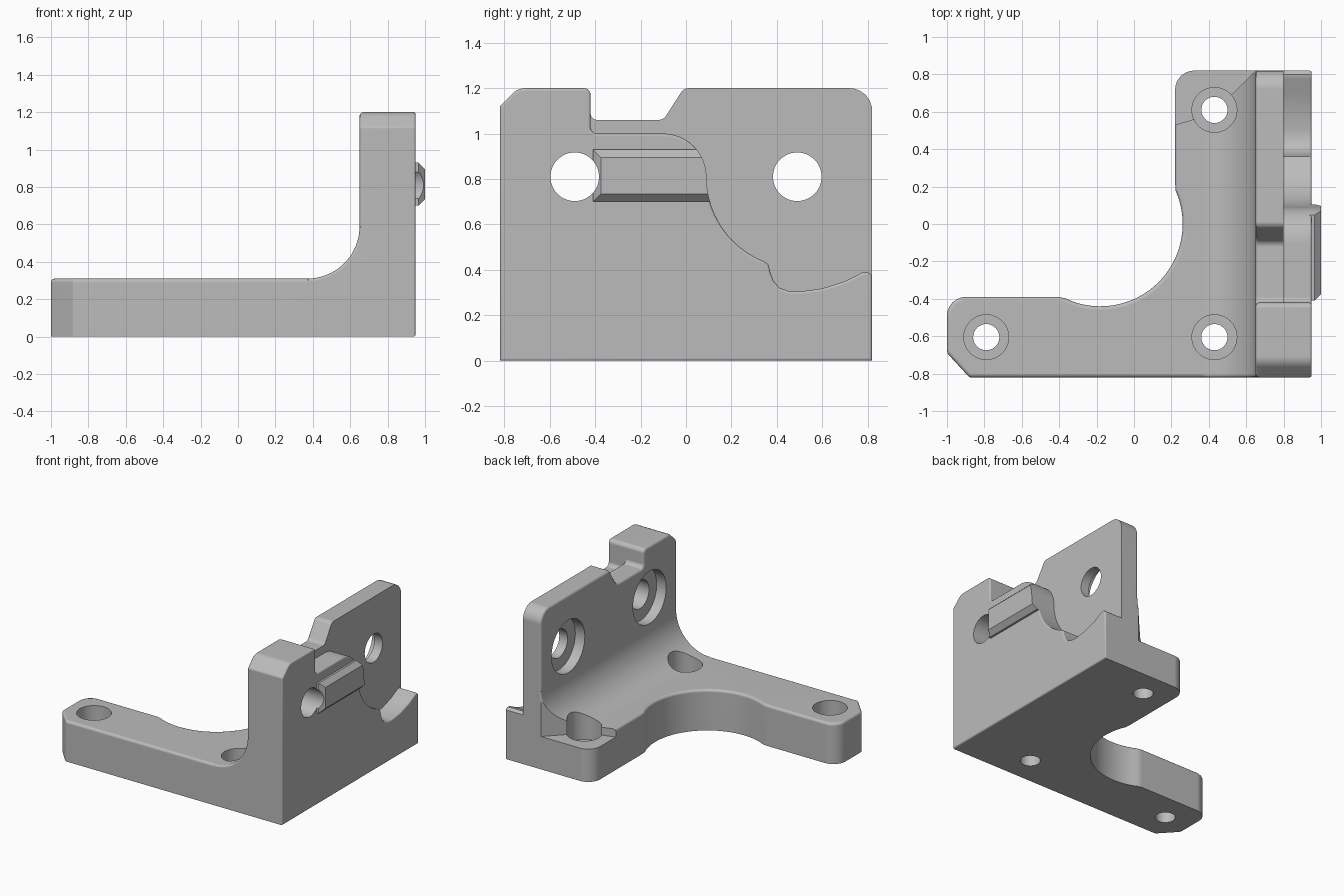
import bpy, bmesh, math
from mathutils import Vector

if "Cube" in bpy.data.objects:
    bpy.data.objects.remove(bpy.data.objects["Cube"])

grey = bpy.data.materials.new("plain_grey")
grey.diffuse_color = (0.5, 0.5, 0.5, 1)
grey.use_nodes = True
grey.node_tree.nodes["Principled BSDF"].inputs["Base Color"].default_value = grey.diffuse_color


def arc(cx, cy, r, a0, a1, n=16):
    return [(cx + r * math.cos(math.radians(a0 + (a1 - a0) * i / n)),
             cy + r * math.sin(math.radians(a0 + (a1 - a0) * i / n))) for i in range(n + 1)]


def rounded(pts, n=6):
    """Outline from (a, b) points, or (a, b, r) points whose corner is filleted."""
    out = []
    for i, p in enumerate(pts):
        if len(p) == 2:
            out.append(p)
            continue
        c = Vector(p[:2])
        u = (Vector(pts[i - 1][:2]) - c).normalized()
        v = (Vector(pts[(i + 1) % len(pts)][:2]) - c).normalized()
        half = u.angle(v) / 2
        mid = c + (u + v).normalized() * p[2] / math.sin(half)
        s = c + u * p[2] / math.tan(half) - mid
        e = c + v * p[2] / math.tan(half) - mid
        for k in range(n + 1):
            d = s.lerp(e, k / n).normalized() * p[2]
            out.append(tuple(mid + d))
    return out


def prism(name, outline, axis, lo, hi, bevel_at=(), width=0.02, segments=3):
    """Extrude an outline along an axis and bevel the rims at the given ends."""
    place = {"x": lambda a, b, d: (d, a, b), "y": lambda a, b, d: (a, d, b),
             "z": lambda a, b, d: (a, b, d)}[axis]
    k = "xyz".index(axis)
    bm = bmesh.new()
    ends = [[bm.verts.new(place(a, b, d)) for a, b in outline] for d in (lo, hi)]
    n = len(outline)
    bm.faces.new(ends[0])
    bm.faces.new(ends[1])
    for i in range(n):
        j = (i + 1) % n
        bm.faces.new((ends[0][i], ends[0][j], ends[1][j], ends[1][i]))
    bmesh.ops.recalc_face_normals(bm, faces=bm.faces)
    rim = [e for e in bm.edges if any(all(abs(v.co[k] - d) < 1e-5 for v in e.verts) for d in bevel_at)]
    if rim:
        bmesh.ops.bevel(bm, geom=rim, offset=width, segments=segments, profile=0.5,
                        affect='EDGES', clamp_overlap=True)
    me = bpy.data.meshes.new(name)
    bm.to_mesh(me)
    bm.free()
    me.materials.append(grey)
    ob = bpy.data.objects.new(name, me)
    bpy.context.collection.objects.link(ob)
    return ob


def combine(target, other, operation):
    """Apply a boolean and remove the tool object."""
    bpy.context.view_layer.objects.active = target
    m = target.modifiers.new("join", 'BOOLEAN')
    m.object, m.operation, m.solver = other, operation, 'EXACT'
    bpy.ops.object.modifier_apply(modifier=m.name)
    bpy.data.objects.remove(other)


# L-shaped foot with a round clearance bay
foot = rounded([(-0.88, -0.82, 0.02), (-1, -0.69, 0.04), (-1, -0.39, 0.1), (-0.40, -0.39), (-0.365, -0.398)])
foot = rounded([(0.72, -0.82), (-0.88, -0.82, 0.02), (-1, -0.69, 0.04), (-1, -0.39, 0.1),
                (-0.40, -0.39), (-0.365, -0.398)])
foot += arc(-0.18, 0, 0.44, 250, 384, 36)
foot += rounded([(0.22, 0.22), (0.22, 0.82, 0.1), (0.72, 0.82)])[0:-1] + [(0.72, 0.82)]
bracket = prism("bracket", foot, "z", 0, 0.31, (0.31,), 0.02)

# lowered rear corner of the foot
step = [(0.1, 0.52), (0.22, 0.53), (0.32, 0.56), (0.53, 0.70), (0.649, 0.82), (0.649, 0.95), (0.1, 0.95)]

# thin upright wall with a notch in the top
wall = rounded([(-0.82, 0), (-0.82, 1.12, 0.02), (-0.74, 1.2, 0.08), (-0.42, 1.2, 0.03), (-0.42, 1.06, 0.03),
                (-0.10, 1.06, 0.04), (-0.01, 1.2, 0.04), (0.82, 1.2, 0.1), (0.82, 0)])
combine(bracket, prism("wall", wall, "x", 0.65, 0.80, (0.65,), 0.02), 'UNION')

# inner fillet between foot and wall
fillet = arc(0.37, 0.59, 0.28, -90, 0, 20) + [(0.72, 0.59), (0.72, 0.2), (0.37, 0.2)]
combine(bracket, prism("fillet", fillet, "y", -0.82, 0.82, (-0.82, 0.82), 0.015), 'UNION')

# thick outer layer of the wall, cut away along a curved edge
outer = rounded([(-0.82, 0), (-0.82, 1.12, 0.02), (-0.74, 1.2, 0.08), (-0.42, 1.2, 0.03),
                 (-0.42, 1.0, 0.03), (-0.2, 1.0)])
outer += arc(-0.10, 0.81, 0.19, 90, 0) + arc(0.49, 0.81, 0.4, 182, 248, 20)
outer += [(0.362, 0.425), (0.371, 0.39), (0.385, 0.352), (0.41, 0.322), (0.45, 0.307), (0.5, 0.304),
          (0.6, 0.318), (0.7, 0.35), (0.775, 0.388), (0.80, 0.391), (0.82, 0.375), (0.82, 0)]
combine(bracket, prism("outer_layer", outer, "x", 0.72, 0.95, (0.95,), 0.012), 'UNION')

# chamfered locating rail, ending on the curved edge
rail = prism("rail", [(-0.41, 0.70), (0.3, 0.70), (0.3, 0.93), (-0.41, 0.93)], "x", 0.9, 1.0,
             (1.0,), 0.035, 1)
combine(rail, prism("rail_limit", outer, "x", 0.85, 1.1), 'INTERSECT')
combine(bracket, rail, 'UNION')

combine(bracket, prism("step_cut", step, "z", 0.25, 0.9), 'DIFFERENCE')

# counterbored screw holes through the foot
for x, y in ((-0.79, -0.605), (0.43, -0.605), (0.43, 0.61)):
    for r, lo in ((0.07, -0.1), (0.12, 0.15)):
        combine(bracket, prism("foot_hole", arc(x, y, r, 0, 360, 40)[:-1], "z", lo, 0.9), 'DIFFERENCE')

# counterbored screw holes through the wall
for y in (-0.49, 0.49):
    for r, hi in ((0.107, 1.2), (0.2, 0.73)):
        combine(bracket, prism("wall_hole", arc(y, 0.81, r, 0, 360, 48)[:-1], "x", 0.5, hi), 'DIFFERENCE')

# shading
bpy.ops.object.select_all(action='DESELECT')
bracket.select_set(True)
bpy.context.view_layer.objects.active = bracket
bpy.ops.object.shade_smooth_by_angle(angle=math.radians(32))
wn = bracket.modifiers.new("even_normals", 'WEIGHTED_NORMAL')
wn.keep_sharp = True
